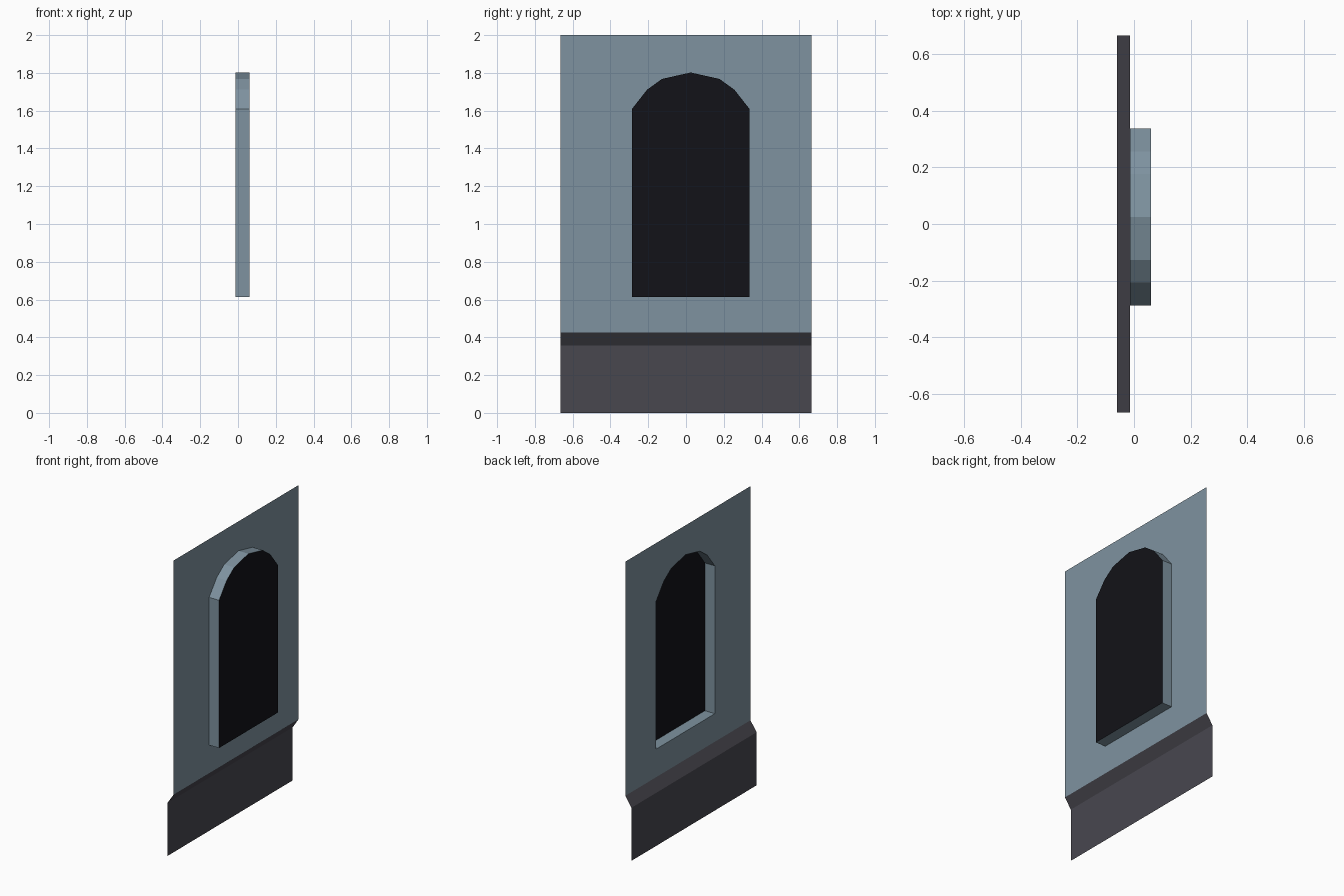
import bpy
import bmesh
from mathutils import Vector

if "Cube" in bpy.data.objects:
    bpy.data.objects.remove(bpy.data.objects["Cube"])

HALF_W, TOP = 0.665, 2.0
X_BASE, X_WALL, X_PANE = -0.06, -0.014, 0.06
Z_BASE, Z_WALL = 0.357, 0.425
MID, SILL = 0.025, 0.614
VIEWER = Vector((-2.0, MID, 1.1))   # every face looks at the room side


def material(name, rgb):
    m = bpy.data.materials.new(name)
    m.diffuse_color = (*rgb, 1)
    m.use_nodes = True
    m.node_tree.nodes["Principled BSDF"].inputs["Base Color"].default_value = m.diffuse_color
    return m


def build(name, faces, mat):
    """Make an object from polygons, turned towards the viewer side."""
    bm = bmesh.new()
    for pts in faces:
        f = bm.faces.new([bm.verts.new(p) for p in pts])
        f.normal_update()
        if f.normal.dot(VIEWER - f.calc_center_median()) < 0:
            f.normal_flip()
    bmesh.ops.remove_doubles(bm, verts=bm.verts, dist=1e-5)
    me = bpy.data.meshes.new(name)
    bm.to_mesh(me)
    bm.free()
    me.materials.append(mat)
    ob = bpy.data.objects.new(name, me)
    bpy.context.collection.objects.link(ob)
    return ob


blue = material("blue_grey_plaster", (0.21, 0.29, 0.35))
dark = material("dark_stone", (0.065, 0.063, 0.078))
black = material("dark_glass", (0.006, 0.006, 0.009))

# Arch profile: half outline from sill centre to apex, mirrored for the other side
half = [(0, SILL), (0.312, SILL), (0.312, 1.608), (0.231, 1.711), (0.152, 1.768), (0, 1.802)]
arch = [(MID + y, z) for y, z in half[1:]] + [(MID - y, z) for y, z in reversed(half[1:-1])]

# Wall: two halves around the arched opening
wall_faces = []
for s in (-1, 1):
    outer = [(MID, TOP), (s * HALF_W, TOP), (s * HALF_W, Z_WALL), (MID, Z_WALL)]
    inner = [(MID + s * y, z) for y, z in half]
    wall_faces.append([(X_WALL, y, z) for y, z in outer + inner])
build("wall", wall_faces, blue)

# Window reveal: the outline extruded into the wall
build("window_reveal",
      [[(X_WALL, *a), (X_WALL, *b), (X_PANE, *b), (X_PANE, *a)]
       for a, b in zip(arch, arch[1:] + arch[:1])], blue)

# Window pane at the back of the recess
build("window_pane", [[(X_PANE, y, z) for y, z in arch]], black)

# Plinth: vertical base panel with a sloped top
profile = [(X_BASE, 0), (X_BASE, Z_BASE), (X_WALL, Z_WALL)]
build("plinth",
      [[(a[0], -HALF_W, a[1]), (a[0], HALF_W, a[1]), (b[0], HALF_W, b[1]), (b[0], -HALF_W, b[1])]
       for a, b in zip(profile, profile[1:])], dark)
